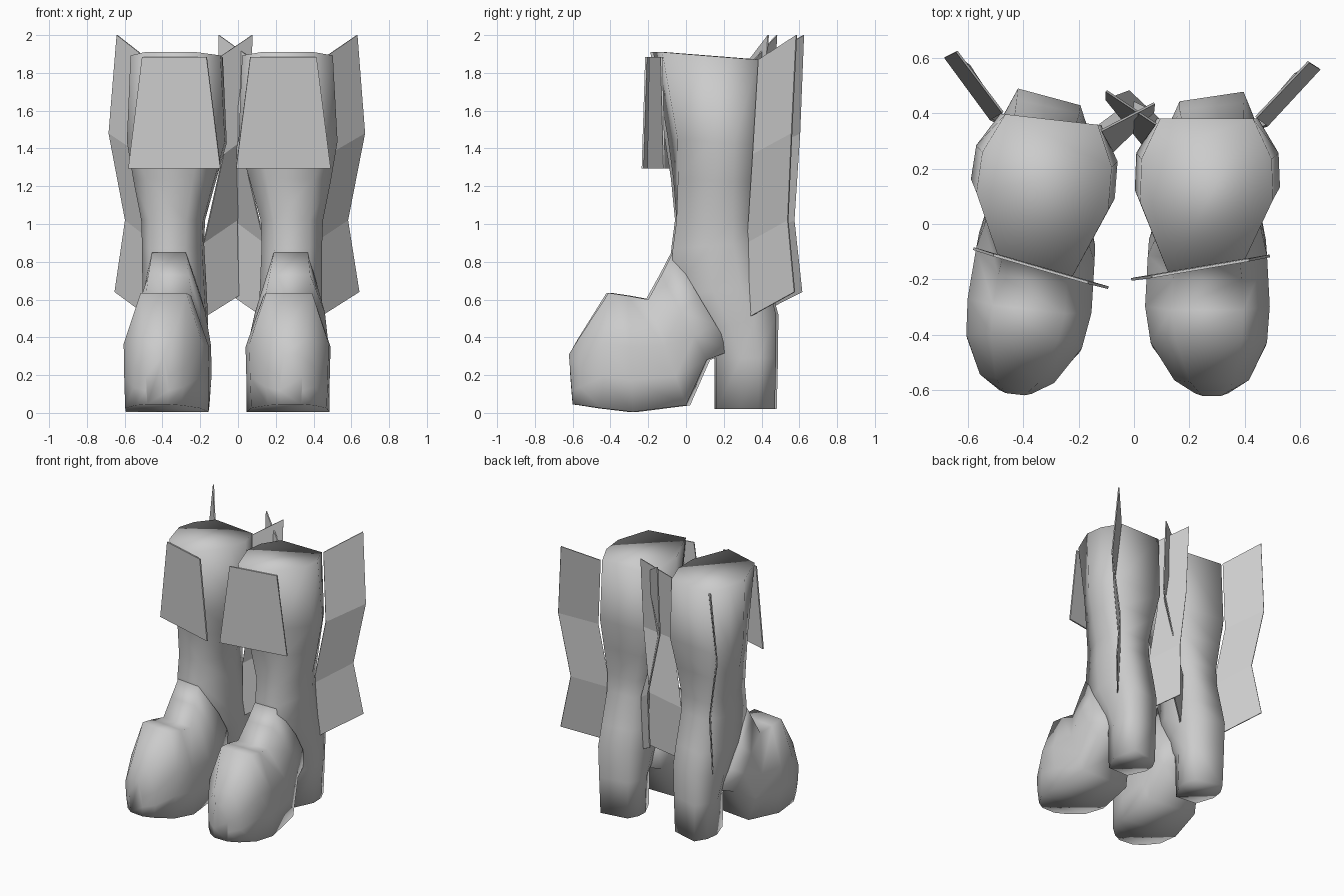
import bpy, bmesh, math
from mathutils import Matrix, Vector

cube = bpy.data.objects.get("Cube")
if cube:
    bpy.data.objects.remove(cube)

grey = bpy.data.materials.new("plain_grey")
grey.use_nodes = True
grey.diffuse_color = (0.6, 0.6, 0.6, 1)
grey.node_tree.nodes["Principled BSDF"].inputs["Base Color"].default_value = (0.6, 0.6, 0.6, 1)

# The right boot is the left one mirrored, turned a little and moved outward
PLACES = {
    "left": Matrix.Identity(4),
    "right": Matrix.Translation((-0.08, -0.03, 0)) @ Matrix.Rotation(math.radians(-6.5), 4, "Z")
             @ Matrix.Scale(-1, 4, (1, 0, 0)),
}


def make(name, rows, closed, smooth=False, thickness=0):
    """Bridge rows of points into a surface, once for each boot."""
    for side, place in PLACES.items():
        bm = bmesh.new()
        grid = [[bm.verts.new(place @ Vector(p)) for p in row] for row in rows]
        n = len(grid[0])
        for a, b in zip(grid, grid[1:]):
            for i in range(n if closed else n - 1):
                j = (i + 1) % n
                bm.faces.new((a[i], a[j], b[j], b[i]))
        if closed:
            bm.faces.new(grid[0])
            bm.faces.new(grid[-1])
        bmesh.ops.recalc_face_normals(bm, faces=bm.faces)
        for f in bm.faces:
            f.smooth = smooth
        mesh = bpy.data.meshes.new(side + "_" + name)
        bm.to_mesh(mesh)
        bm.free()
        mesh.materials.append(grey)
        obj = bpy.data.objects.new(side + "_" + name, mesh)
        bpy.context.collection.objects.link(obj)
        if thickness:
            mod = obj.modifiers.new("thickness", "SOLIDIFY")
            mod.thickness = thickness
            mod.offset = 0


def boot_ring(front, back, cx, half, base=0.7, skew=0, back_skew=0):
    """Eight-sided section between a front/top point and a back/bottom point."""
    half_ring = [(0.58, 1), (1, 0.12), (0.98, -0.45), (base, -1)]
    ring = half_ring + [(-u, v) for u, v in reversed(half_ring)]
    points = []
    for u, v in ring:
        t = (1 - v) / 2
        shift = u * half * (skew * max(v, 0) + back_skew * max(-v, 0))
        y = front[0] + (back[0] - front[0]) * t + shift
        z = front[1] + (back[1] - front[1]) * t
        points.append((cx + u * half, y, z))
    return points


# Foot: swept from the toe back into the ankle
make("foot", [
    boot_ring((-0.62, 0.31), (-0.60, 0.045), 0.28, 0.06, 0.9),
    boot_ring((-0.57, 0.39), (-0.555, 0.04), 0.28, 0.135, 0.9),
    boot_ring((-0.41, 0.635), (-0.45, 0.025), 0.27, 0.21, 0.95),
    boot_ring((-0.31, 0.62), (-0.28, 0.005), 0.265, 0.225, 0.98),
    boot_ring((-0.20, 0.60), (0.0, 0.04), 0.265, 0.215, 0.9),
    boot_ring((-0.13, 0.73), (0.11, 0.28), 0.275, 0.185, 0.8),
    boot_ring((-0.07, 0.85), (0.24, 0.33), 0.28, 0.155),
], closed=True, smooth=True)

# Shaft: from the heel tip up to the closed top in one piece
make("shaft_and_heel", [
    boot_ring((0.16, 0.02), (0.455, 0.02), 0.28, 0.145, back_skew=0.15),
    boot_ring((0.16, 0.29), (0.46, 0.29), 0.28, 0.155, back_skew=0.15),
    boot_ring((0.06, 0.42), (0.46, 0.52), 0.28, 0.165, back_skew=0.15),
    boot_ring((-0.08, 0.62), (0.425, 0.67), 0.28, 0.165, back_skew=0.1),
    boot_ring((-0.07, 0.87), (0.37, 0.90), 0.285, 0.16),
    boot_ring((-0.05, 1.02), (0.36, 1.02), 0.285, 0.165),
    boot_ring((-0.055, 1.24), (0.365, 1.22), 0.277, 0.215, skew=0.1),
    boot_ring((-0.07, 1.45), (0.38, 1.42), 0.265, 0.262, skew=0.17),
    boot_ring((-0.15, 1.91), (0.38, 1.87), 0.262, 0.24, skew=0.17),
], closed=True, smooth=True)

# Front flap: a flat plate, wider at the bottom
make("front_flap", [[(0.065, -0.19, 1.885), (0.415, -0.13, 1.885)],
                    [(-0.01, -0.20, 1.295), (0.49, -0.115, 1.295)]],
     closed=False, thickness=0.01)

# Zigzag fins along the back edges of the shaft
make("outer_fin", [[(0.44, 0.385, 1.87), (0.63, 0.585, 2.0)],
                   [(0.48, 0.355, 1.37), (0.67, 0.56, 1.48)],
                   [(0.40, 0.325, 0.90), (0.58, 0.54, 1.02)],
                   [(0.435, 0.34, 0.51), (0.64, 0.575, 0.64)]],
     closed=False, thickness=0.008)
make("inner_fin", [[(0.08, 0.36, 1.87), (-0.10, 0.48, 2.0)],
                   [(0.03, 0.29, 1.37), (-0.10, 0.45, 1.48)],
                   [(0.14, 0.33, 0.90), (-0.02, 0.48, 1.02)],
                   [(0.13, 0.32, 0.51), (-0.03, 0.47, 0.62)]],
     closed=False, thickness=0.008)
